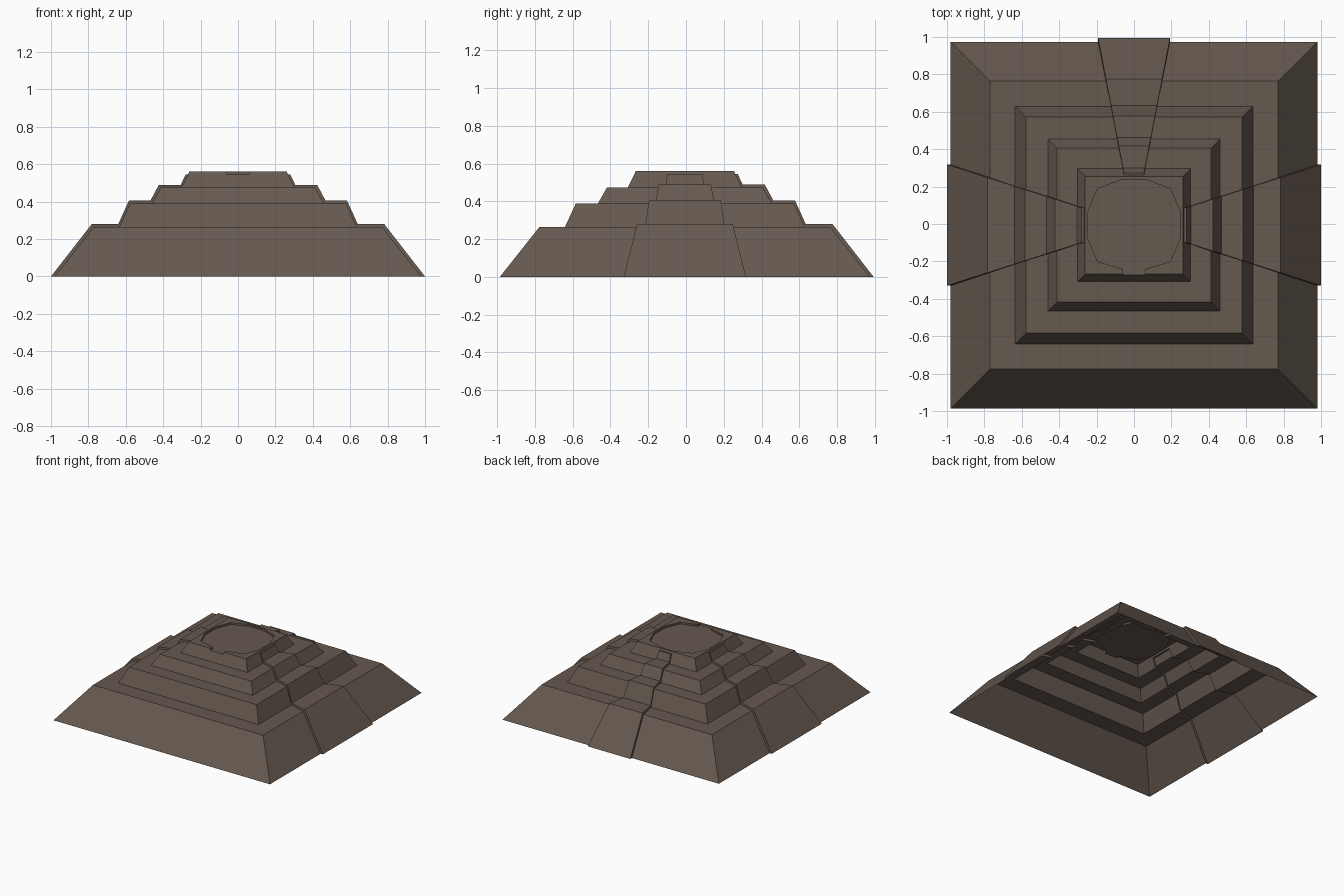
import bpy, bmesh

if "Cube" in bpy.data.objects:
    bpy.data.objects.remove(bpy.data.objects["Cube"])

CY = -0.006
stone = bpy.data.materials.new("stone")
stone.diffuse_color = (0.13, 0.10, 0.078, 1)
stone.use_nodes = True
stone.node_tree.nodes["Principled BSDF"].inputs["Base Color"].default_value = stone.diffuse_color

# stepped profiles: (distance from centre, height)
BODY = [(0.98, 0), (0.77, 0.265), (0.635, 0.265), (0.577, 0.39), (0.46, 0.39),
        (0.412, 0.475), (0.302, 0.475), (0.267, 0.545), (0.261, 0.56)]
RAMP = [(1.0, 0), (0.782, 0.28), (0.64, 0.28), (0.583, 0.406), (0.468, 0.406),
        (0.423, 0.49), (0.306, 0.49), (0.28, 0.545)]
TOP, FLOOR, NOTCH = 0.56, 0.545, 0.06


def place(k, t, r, z):
    """Side k: 0 front, 1 right, 2 back, 3 left; t runs along the side."""
    x, y = [(t, -r), (r, t), (-t, r), (-r, -t)][k]
    return (x, y + CY, z)


def face(bm, pts):
    return bm.faces.new([bm.verts.new(p) for p in pts])


def finish(bm, name):
    bmesh.ops.remove_doubles(bm, verts=bm.verts, dist=1e-5)
    me = bpy.data.meshes.new(name)
    bm.to_mesh(me)
    bm.free()
    me.materials.append(stone)
    ob = bpy.data.objects.new(name, me)
    bpy.context.collection.objects.link(ob)
    return ob


def half_width(k, i):
    r = RAMP[i][0]
    if k == 2:
        return 0.05 + (r - 0.26) * 0.192
    return 0.09 + (r - 0.27) * 0.32


# stepped body, with gaps for the ramps and the front notch
bm = bmesh.new()
for k in range(4):
    for i in range(len(BODY) - 1):
        (r0, z0), (r1, z1) = BODY[i], BODY[i + 1]
        top_row = i == len(BODY) - 2
        if k and not top_row:
            w0, w1 = half_width(k, i), half_width(k, i + 1)
        elif k == 0 and top_row:
            w0 = w1 = NOTCH
        else:
            w0 = w1 = 0
        spans = [(-r0, r0, r1, -r1)]
        if w0:
            spans = [(-r0, -w0, -w1, -r1), (w0, r0, r1, w1)]
        for a, b, c, d in spans:
            face(bm, [place(k, a, r0, z0), place(k, b, r0, z0),
                      place(k, c, r1, z1), place(k, d, r1, z1)])

# sunken court on top: right half of its outline, mirrored, front to back
half = [(0.06, -0.235), (0.195, -0.195), (0.247, -0.07), (0.247, 0.07),
        (0.195, 0.195), (0.06, 0.245)]
court = half + [(-x, y) for x, y in reversed(half)]
s = BODY[-1][0]
court_open = [(NOTCH, -s)] + court + [(-NOTCH, -s)]
rim = court_open + [(-s, -s), (-s, s), (s, s), (s, -s)]
f = face(bm, [(x, y + CY, TOP) for x, y in rim])
f.normal_update()
if f.normal.z < 0:
    f.normal_flip()
bmesh.ops.triangulate(bm, faces=[f])
for a, b in zip(court_open, court_open[1:]):
    face(bm, [(b[0], b[1] + CY, FLOOR), (a[0], a[1] + CY, FLOOR),
              (a[0], a[1] + CY, TOP), (b[0], b[1] + CY, TOP)])
finish(bm, "stepped_body")

# court floor, running out through the notch
bm = bmesh.new()
floor = [(NOTCH, -BODY[-2][0])] + court + [(-NOTCH, -BODY[-2][0])]
face(bm, [(x, y + CY, FLOOR) for x, y in floor])
finish(bm, "court_floor")

# raised tapering ramps on right, back and left
for k, name in ((1, "right_ramp"), (2, "back_ramp"), (3, "left_ramp")):
    bm = bmesh.new()
    for i in range(len(RAMP) - 1):
        (r0, z0), (r1, z1) = RAMP[i], RAMP[i + 1]
        w0, w1 = half_width(k, i), half_width(k, i + 1)
        face(bm, [place(k, -w0, r0, z0), place(k, w0, r0, z0),
                  place(k, w1, r1, z1), place(k, -w1, r1, z1)])
        for sg in (1, -1):
            q = [place(k, sg * w0, r0, z0), place(k, sg * w0, *BODY[i]),
                 place(k, sg * w1, *BODY[i + 1]), place(k, sg * w1, r1, z1)]
            face(bm, q if sg > 0 else q[::-1])
    # cap closing the ramp against the top tier
    w = half_width(k, len(RAMP) - 1)
    r1, z1 = RAMP[-1]
    rb, zb = BODY[len(RAMP) - 1]
    face(bm, [place(k, -w, r1, z1), place(k, w, r1, z1),
              place(k, w, rb, zb), place(k, -w, rb, zb)])
    finish(bm, name)
